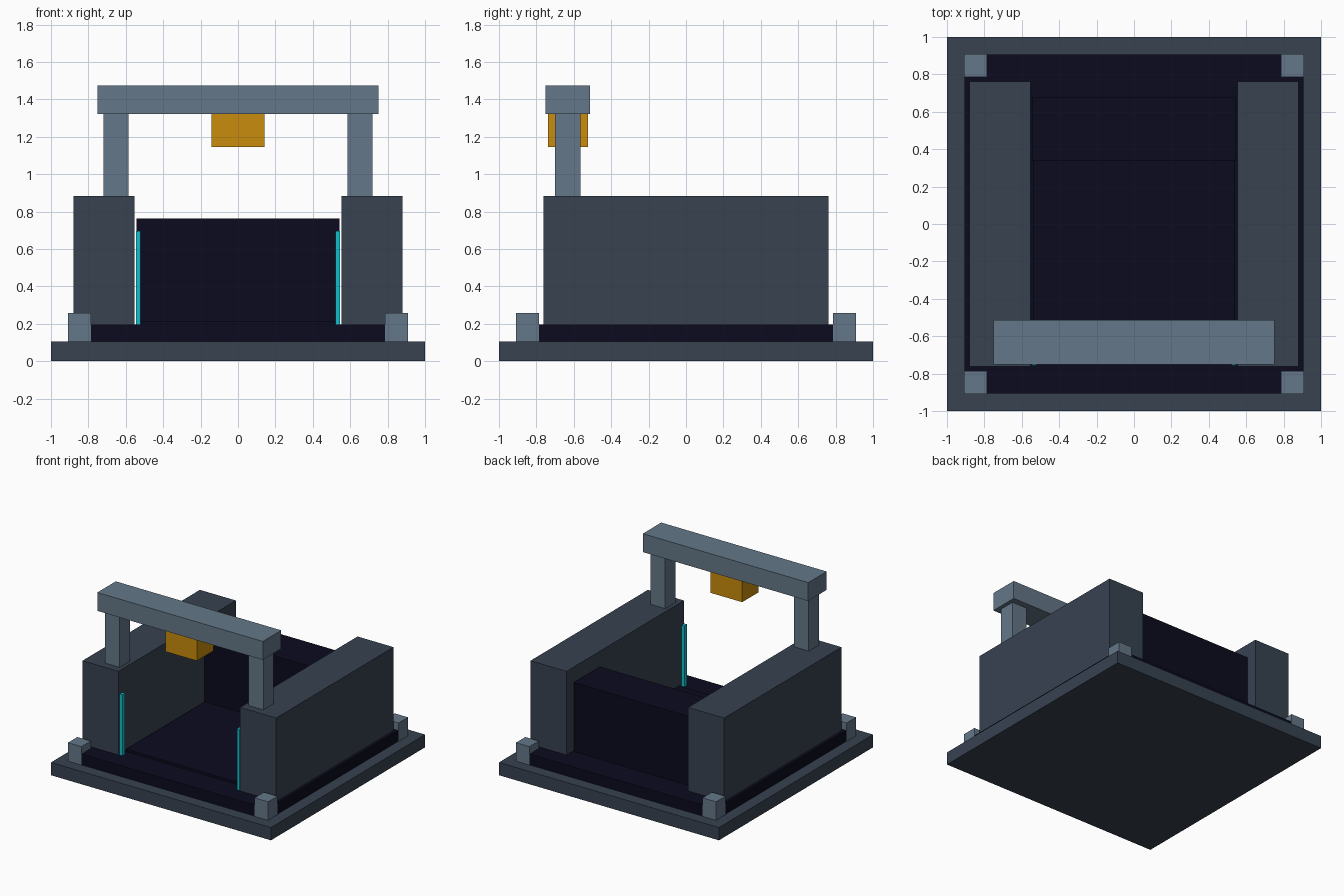
import bpy

if "Cube" in bpy.data.objects:
    bpy.data.objects.remove(bpy.data.objects["Cube"])


def srgb(r, g, b):
    lin = [((c / 255 + 0.055) / 1.055) ** 2.4 if c > 10 else c / 255 / 12.92 for c in (r, g, b)]
    return (*lin, 1.0)


def material(name, rgb):
    m = bpy.data.materials.new(name)
    m.diffuse_color = srgb(*rgb)
    m.use_nodes = True
    m.node_tree.nodes["Principled BSDF"].inputs["Base Color"].default_value = m.diffuse_color
    return m


slate = material("dark slate", (55, 66, 80))
steel = material("steel grey", (100, 119, 136))
navy = material("near black navy", (11, 11, 31))
amber = material("amber", (202, 140, 12))
cyan = material("cyan", (18, 190, 205))


def box(name, x, y, z, mat):
    """Axis-aligned box from (min, max) ranges."""
    bpy.ops.mesh.primitive_cube_add(size=1, location=[sum(r) / 2 for r in (x, y, z)])
    ob = bpy.context.object
    ob.name = name
    ob.scale = [r[1] - r[0] for r in (x, y, z)]
    bpy.ops.object.transform_apply(location=False, rotation=False, scale=True)
    ob.data.materials.append(mat)
    return ob


def pair(name, x, y, z, mat):
    """Box on the right and its mirror image on the left."""
    box(name + "_right", x, y, z, mat)
    box(name + "_left", (-x[1], -x[0]), y, z, mat)


# Base and floor
box("base_plate", (-1, 1), (-1, 1), (0, 0.105), slate)
box("platform", (-0.905, 0.905), (-0.905, 0.905), (0.105, 0.195), navy)
box("bay_floor", (-0.54, 0.54), (-0.68, 0.345), (0.195, 0.215), navy)

# Corner blocks
pair("front_corner_block", (0.787, 0.909), (-0.909, -0.787), (0.105, 0.257), steel)
pair("back_corner_block", (0.787, 0.909), (0.787, 0.909), (0.105, 0.257), steel)

# Side walls and rear block
pair("side_wall", (0.553, 0.88), (-0.762, 0.762), (0.195, 0.882), slate)
box("rear_block", (-0.543, 0.543), (0.34, 0.68), (0.195, 0.762), navy)

# Light strips at the bay entrance
pair("light_strip", (0.52, 0.545), (-0.757, -0.722), (0.195, 0.697), cyan)

# Gantry over the entrance
pair("gantry_post", (0.585, 0.72), (-0.70, -0.565), (0.882, 1.322), steel)
box("gantry_beam", (-0.752, 0.752), (-0.752, -0.513), (1.322, 1.473), steel)
box("beacon", (-0.143, 0.143), (-0.738, -0.525), (1.145, 1.322), amber)
